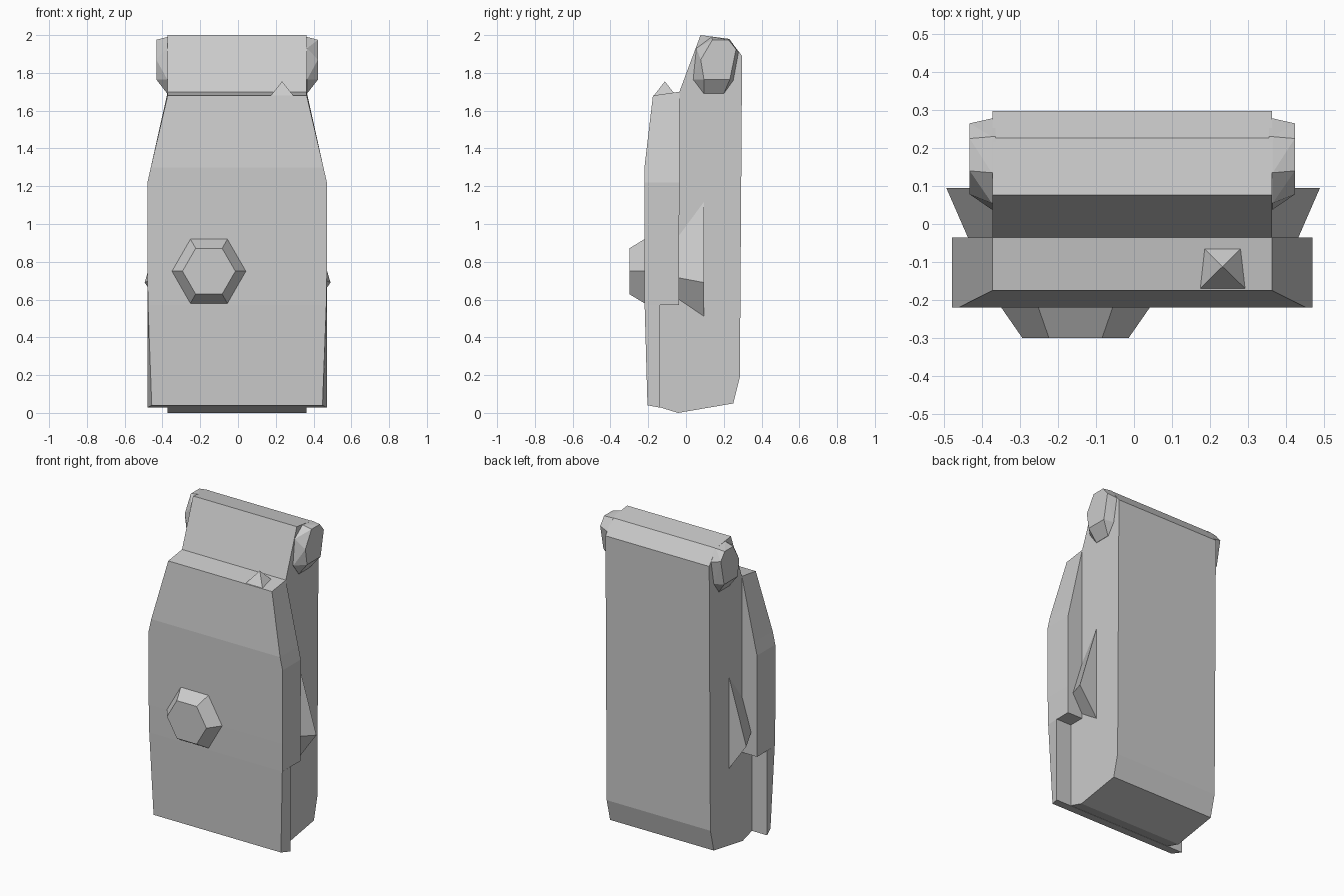
import bpy, bmesh
from math import cos, sin, pi

if "Cube" in bpy.data.objects:
    bpy.data.objects.remove(bpy.data.objects["Cube"])

CX = -0.0045  # slight sideways offset of the body


def finish(name, bm):
    bmesh.ops.recalc_face_normals(bm, faces=bm.faces)
    me = bpy.data.meshes.new(name)
    bm.to_mesh(me)
    bm.free()
    ob = bpy.data.objects.new(name, me)
    bpy.context.collection.objects.link(ob)
    return ob


def loft(name, rings):
    """Join equal-length rings of points and cap both ends."""
    bm = bmesh.new()
    vs = [[bm.verts.new(p) for p in r] for r in rings]
    n = len(vs[0])
    for a, b in zip(vs, vs[1:]):
        for i in range(n):
            j = (i + 1) % n
            bm.faces.new((a[i], a[j], b[j], b[i]))
    bm.faces.new(vs[0])
    bm.faces.new(vs[-1])
    return finish(name, bm)


def hull(name, pts):
    bm = bmesh.new()
    for p in pts:
        bm.verts.new(p)
    res = bmesh.ops.convex_hull(bm, input=bm.verts)
    junk = {g for g in res["geom_interior"] + res["geom_unused"]
            if isinstance(g, bmesh.types.BMVert)}
    bmesh.ops.delete(bm, geom=list(junk), context='VERTS')
    bmesh.ops.dissolve_limit(bm, angle_limit=0.02, verts=bm.verts, edges=bm.edges)
    return finish(name, bm)


# main bag: side profile (y, z) extruded across x
profile = [(-0.14, 0.03), (-0.042, 0), (0.25, 0.05), (0.285, 0.19), (0.297, 1.89),
           (0.227, 1.98), (0.077, 2.0), (-0.035, 1.70), (-0.06, 0.6), (-0.14, 0.57)]
loft("bag_body", [[(CX + x, y, z) for y, z in profile] for x in (-0.368, 0.368)])


# front panel: sections (front x, front y, front z, back x, back y, back z)
def sections(rows):
    return [[(CX - xf, yf, zf), (CX + xf, yf, zf), (CX + xb, yb, zb), (CX - xb, yb, zb)]
            for xf, yf, zf, xb, yb, zb in rows]


loft("front_panel_lower", sections([
    (0.452, -0.204, 0.04, 0.475, -0.138, 0.028),
    (0.472, -0.219, 0.57, 0.475, -0.138, 0.57)]))
loft("front_panel_upper", sections([
    (0.472, -0.219, 0.57, 0.475, -0.037, 0.57),
    (0.475, -0.22, 0.75, 0.475, -0.037, 0.75),
    (0.475, -0.22, 1.22, 0.475, -0.035, 1.22),
    (0.457, -0.22, 1.30, 0.457, -0.035, 1.30),
    (0.368, -0.175, 1.68, 0.368, -0.035, 1.70)]))

# faceted hexagonal button on the front
loft("front_button", [[(-0.154 + r * cos(i * pi / 3), y, 0.75 + r * sin(i * pi / 3))
                       for i in range(6)]
                      for r, y in ((0.197, -0.218), (0.14, -0.30))])

# small pyramid on the panel's top ledge
hull("top_stud", [(x, y, 1.675) for x in (0.17, 0.297) for y in (-0.174, -0.049)]
     + [(0.233, -0.112, 1.755)])

# rolled ends of the folded top, and side fins, mirrored left and right
base = [(0.135, 1.99), (0.23, 1.98), (0.278, 1.91), (0.25, 1.76), (0.2, 1.69),
        (0.095, 1.69), (0.038, 1.765), (0.055, 1.93)]
cap = [(0.14, 1.975), (0.225, 1.975), (0.265, 1.925), (0.232, 1.765),
       (0.095, 1.765), (0.078, 1.87)]
for side, s in (("left", -1), ("right", 1)):
    hull("roll_end_" + side,
         [(CX + s * 0.36, y, z) for y, z in base]
         + [(CX + s * 0.37, y, z) for y, z in base]
         + [(CX + s * 0.428, y, z) for y, z in cap])
    loft("side_fin_" + side, [
        [(CX / 2 + s * 0.365, -0.038, 0.94), (CX / 2 + s * 0.434, -0.038, 0.715),
         (CX / 2 + s * 0.365, -0.038, 0.60)],
        [(CX / 2 + s * 0.365, 0.095, 1.12), (CX / 2 + s * 0.492, 0.095, 0.69),
         (CX / 2 + s * 0.365, 0.095, 0.51)]])
